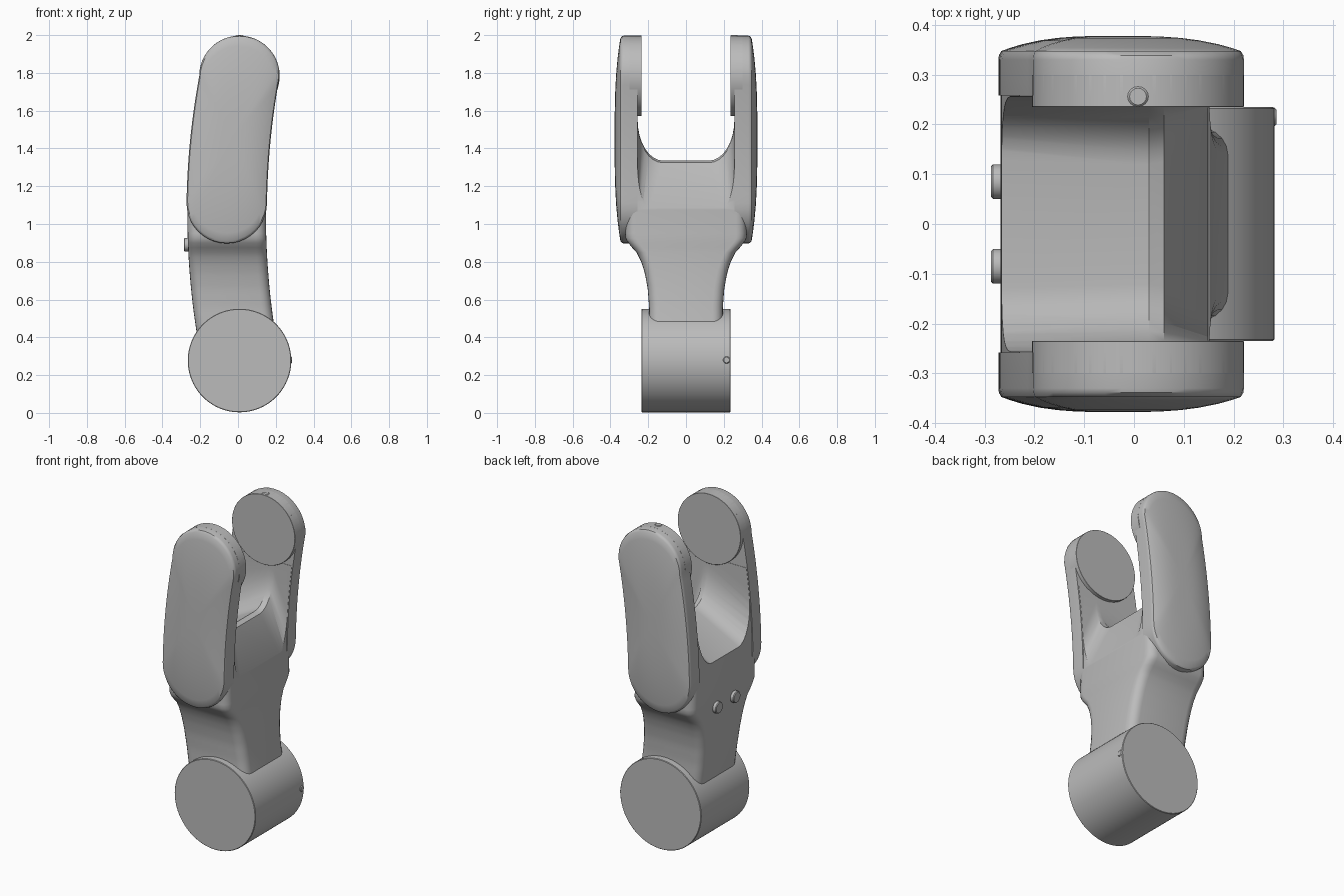
import bpy, bmesh, math
from mathutils import Vector

if "Cube" in bpy.data.objects:
    bpy.data.objects.remove(bpy.data.objects["Cube"])

grey = bpy.data.materials.new("plain_grey")
grey.use_nodes = True
colour = (0.5, 0.5, 0.5, 1)
grey.diffuse_color = colour
grey.node_tree.nodes["Principled BSDF"].inputs["Base Color"].default_value = colour


def loft(name, rings):
    """Skin a stack of closed rings and cap both ends."""
    bm = bmesh.new()
    loops = [[bm.verts.new(p) for p in ring] for ring in rings]
    for a, b in zip(loops, loops[1:]):
        for i in range(len(a)):
            j = (i + 1) % len(a)
            bm.faces.new((a[i], a[j], b[j], b[i]))
    bm.faces.new(loops[0])
    bm.faces.new(loops[-1])
    bmesh.ops.recalc_face_normals(bm, faces=bm.faces)
    mesh = bpy.data.meshes.new(name)
    bm.to_mesh(mesh)
    bm.free()
    obj = bpy.data.objects.new(name, mesh)
    bpy.context.collection.objects.link(obj)
    mesh.materials.append(grey)
    return obj


def smooth(obj, angle=35):
    bpy.ops.object.select_all(action='DESELECT')
    obj.select_set(True)
    bpy.context.view_layer.objects.active = obj
    bpy.ops.object.shade_smooth_by_angle(angle=math.radians(angle))


def rod(name, start, end, radius, sides=32, rim=0.004):
    """Round bar between two points with softened rims."""
    start, end = Vector(start), Vector(end)
    axis = (end - start).normalized()
    u = axis.orthogonal().normalized()
    v = axis.cross(u)
    stations = [(start, radius - rim), (start + axis * rim, radius),
                (end - axis * rim, radius), (end, radius - rim)]
    rings = []
    for centre, r in stations:
        angles = [math.tau * i / sides for i in range(sides)]
        rings.append([centre + (u * math.cos(a) + v * math.sin(a)) * r for a in angles])
    obj = loft(name, rings)
    smooth(obj)
    return obj


def bend(z):
    """Bowed centre line of the arm in x."""
    return -0.06 + 0.126 * (z - 1.05) ** 2


def ease(table, z):
    for (z0, w0), (z1, w1) in zip(table, table[1:]):
        if z <= z1:
            return w0 + (w1 - w0) * (z - z0) / (z1 - z0)
    return table[-1][1]


# Main body: rounded rectangular sections stacked along the bowed centre line
WIDTHS = [(0.3, 0.195), (0.56, 0.195), (0.66, 0.203), (0.74, 0.218),
          (0.8, 0.237), (0.85, 0.262), (0.885, 0.295), (0.92, 0.32), (1.6, 0.32)]


def body_ring(z, corner=0.055, steps=5):
    w, h, c = ease(WIDTHS, z), 0.208, bend(z)
    ring = []
    for k, (sx, sy) in enumerate([(1, 1), (-1, 1), (-1, -1), (1, -1)]):
        for i in range(steps + 1):
            a = math.pi / 2 * (k + i / steps)
            ring.append((c + sx * (h - corner) + corner * math.cos(a),
                         sy * (w - corner) + corner * math.sin(a), z))
    return ring


body = loft("forked_body", [body_ring(0.3 + 1.3 * i / 52) for i in range(53)])


# Saddle between the arms: U sections, highest near the middle, falling both ways
def saddle_ring(x, floor, half, shoulder, wide=0.256, steps=8):
    side = [(wide, 2.1)]
    for i in range(steps + 1):
        a = math.pi / 2 * i / steps
        side.append((half + (wide - half) * math.cos(a),
                     shoulder - (shoulder - floor) * math.sin(a)))
    return [(x, y, z) for y, z in side] + [(x, -y, z) for y, z in reversed(side)]


saddle = loft("saddle_cutter", [
    saddle_ring(-0.35, 1.13, 0.13, 1.40),
    saddle_ring(0.03, 1.335, 0.12, 1.55),
    saddle_ring(0.06, 1.325, 0.125, 1.54),
    saddle_ring(0.15, 1.08, 0.19, 1.32),
    saddle_ring(0.2, 0.955, 0.22, 1.2)])
saddle.hide_render = True
saddle.hide_set(True)
cut = body.modifiers.new("saddle", 'BOOLEAN')
cut.operation = 'DIFFERENCE'
cut.solver = 'EXACT'
cut.object = saddle
bpy.context.view_layer.objects.active = body
bpy.ops.object.modifier_apply(modifier="saddle")
bpy.data.objects.remove(saddle)
smooth(body, 30)


# Outer cheeks: bowed capsule outline with a softly domed outer face
def cheek_outline():
    low, high, r, n = 1.11, 1.784, 0.213, 20
    pts = [(bend(high) + r * math.cos(math.pi * i / n),
            high + r * math.sin(math.pi * i / n)) for i in range(n + 1)]
    heights = [high + (low - high) * i / 14 for i in range(1, 14)]
    pts += [(bend(z) - r, z) for z in heights]
    pts += [(bend(low) - r * math.cos(math.pi * i / n),
             low - r * math.sin(math.pi * i / n)) for i in range(n + 1)]
    return pts + [(bend(z) + r, z) for z in reversed(heights)]


outline = cheek_outline()
mid_x, mid_z = -0.035, 1.447


def cheek_ring(scale, y):
    return [(mid_x + (x - mid_x) * scale, y, mid_z + (z - mid_z) * scale) for x, z in outline]


for side, word in ((-1, "front"), (1, "back")):
    rings = [cheek_ring(1, 0.258 * side), cheek_ring(1, 0.33 * side),
             cheek_ring(0.995, 0.339 * side)]
    for s in (0.975, 0.9, 0.8, 0.65, 0.5, 0.35, 0.2, 0.05):
        rings.append(cheek_ring(s, side * (0.345 + 0.033 * (1 - s ** 3))))
    smooth(loft(word + "_cheek", rings))
    # Round bearing pad on the inner face of each arm tip
    rod(word + "_pad", (bend(1.784), 0.235 * side, 1.784),
        (bend(1.784), 0.3 * side, 1.784), 0.213, 64, 0.001)

# Hinge barrel at the foot
rod("hinge_barrel", (0.008, -0.235, 0.277), (0.008, 0.235, 0.277), 0.274, 96, 0.003)

# Small fittings: two bolts, a barrel pin and a tip pin
for y, word in ((-0.085, "front"), (0.085, "back")):
    rod(word + "_bolt", (-0.25, y, 0.89), (-0.287, y, 0.89), 0.035, 24)
rod("barrel_pin", (0.26, 0.215, 0.28), (0.286, 0.215, 0.28), 0.019, 16)
rod("tip_pin", (0.008, 0.256, 1.97), (0.008, 0.256, 2.0), 0.021, 16)
